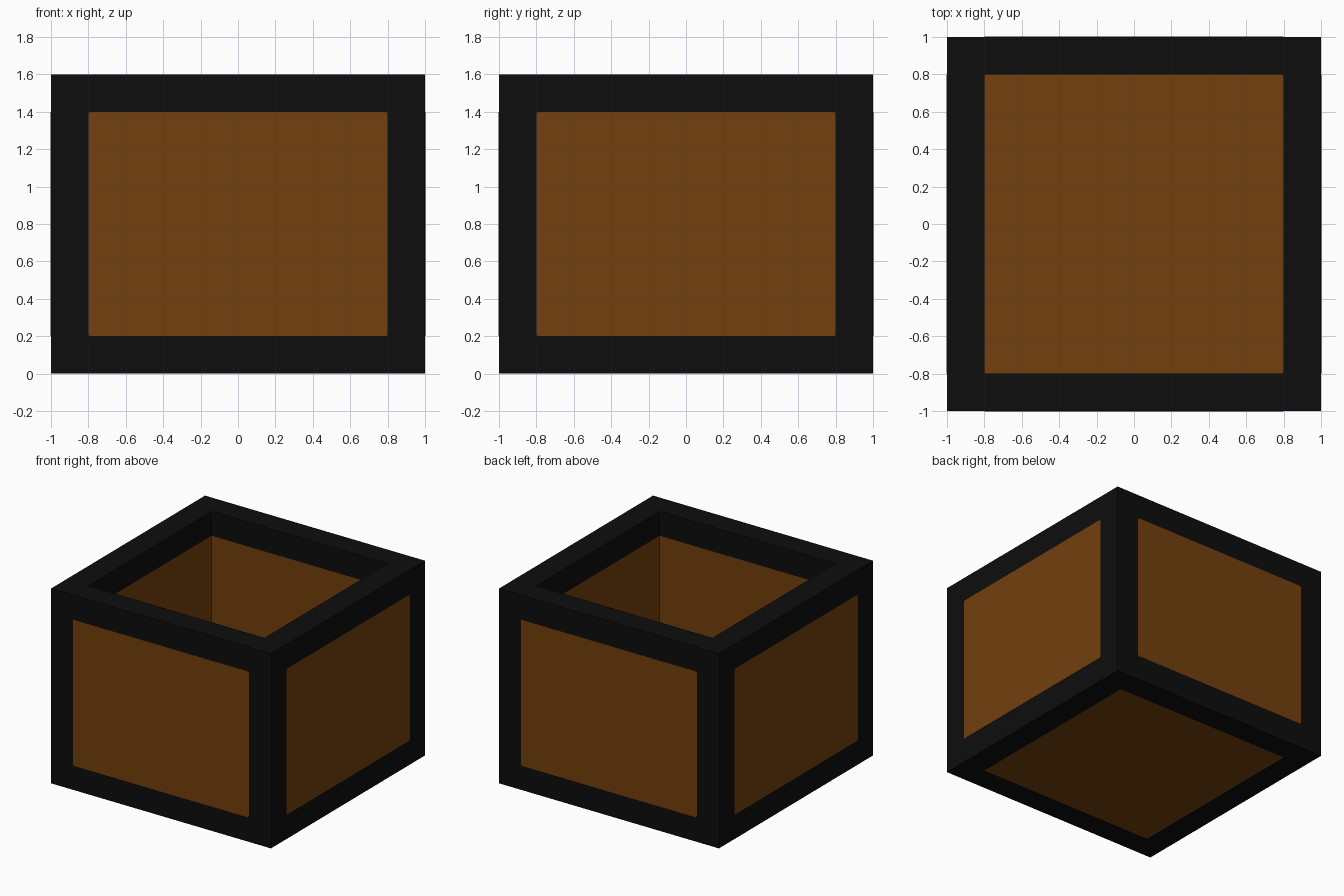
import bpy, bmesh, math
from mathutils import Matrix

if "Cube" in bpy.data.objects:
    bpy.data.objects.remove(bpy.data.objects["Cube"])


def material(name, rgb):
    m = bpy.data.materials.new(name)
    m.diffuse_color = (*rgb, 1)
    m.use_nodes = True
    m.node_tree.nodes["Principled BSDF"].inputs["Base Color"].default_value = m.diffuse_color
    return m


BLACK = material("black frame", (0.004, 0.004, 0.004))
BROWN = material("brown panel", (0.171, 0.050, 0.004))


def add_object(name, bm, mats):
    bmesh.ops.recalc_face_normals(bm, faces=bm.faces)
    mesh = bpy.data.meshes.new(name)
    bm.to_mesh(mesh)
    bm.free()
    for m in mats:
        mesh.materials.append(m)
    ob = bpy.data.objects.new(name, mesh)
    bpy.context.collection.objects.link(ob)
    return ob


# Open box: square rings (half width, height) from underside, over the rim, to the floor
rings = [(0.8, 0), (1, 0), (1, 1.6), (0.8, 1.6), (0.8, 1.4), (0.8, 0.2)]
bm = bmesh.new()
loops = [[bm.verts.new((sx * h, sy * h, z))
          for sx, sy in ((-1, -1), (1, -1), (1, 1), (-1, 1))] for h, z in rings]
for i, (a, b) in enumerate(zip(loops, loops[1:])):
    for k in range(4):
        n = (k + 1) % 4
        f = bm.faces.new((a[k], a[n], b[n], b[k]))
        f.material_index = 1 if i == 4 else 0  # brown inner walls below the rim
for loop in (loops[0], loops[-1]):             # brown underside and floor
    bm.faces.new(loop).material_index = 1
add_object("box_frame", bm, [BLACK, BROWN])

# Thin side panels with slightly rounded corners
R, T = 0.012, 0.002
for n, side in enumerate(("front", "right", "back", "left")):
    bm = bmesh.new()
    outline = []
    for q, (sx, sz) in enumerate(((1, 1), (-1, 1), (-1, -1), (1, -1))):
        for s in range(4):
            a = math.radians(90 * q + 30 * s)
            outline.append(bm.verts.new((sx * (0.8 - R) + R * math.cos(a), -1,
                                         0.8 + sz * (0.6 - R) + R * math.sin(a))))
    face = bm.faces.new(outline)
    out = bmesh.ops.extrude_face_region(bm, geom=[face])["geom"]
    bmesh.ops.translate(bm, vec=(0, -T, 0),
                        verts=[v for v in out if isinstance(v, bmesh.types.BMVert)])
    bm.transform(Matrix.Rotation(n * math.pi / 2, 4, 'Z'))
    add_object(side + "_panel", bm, [BROWN])
